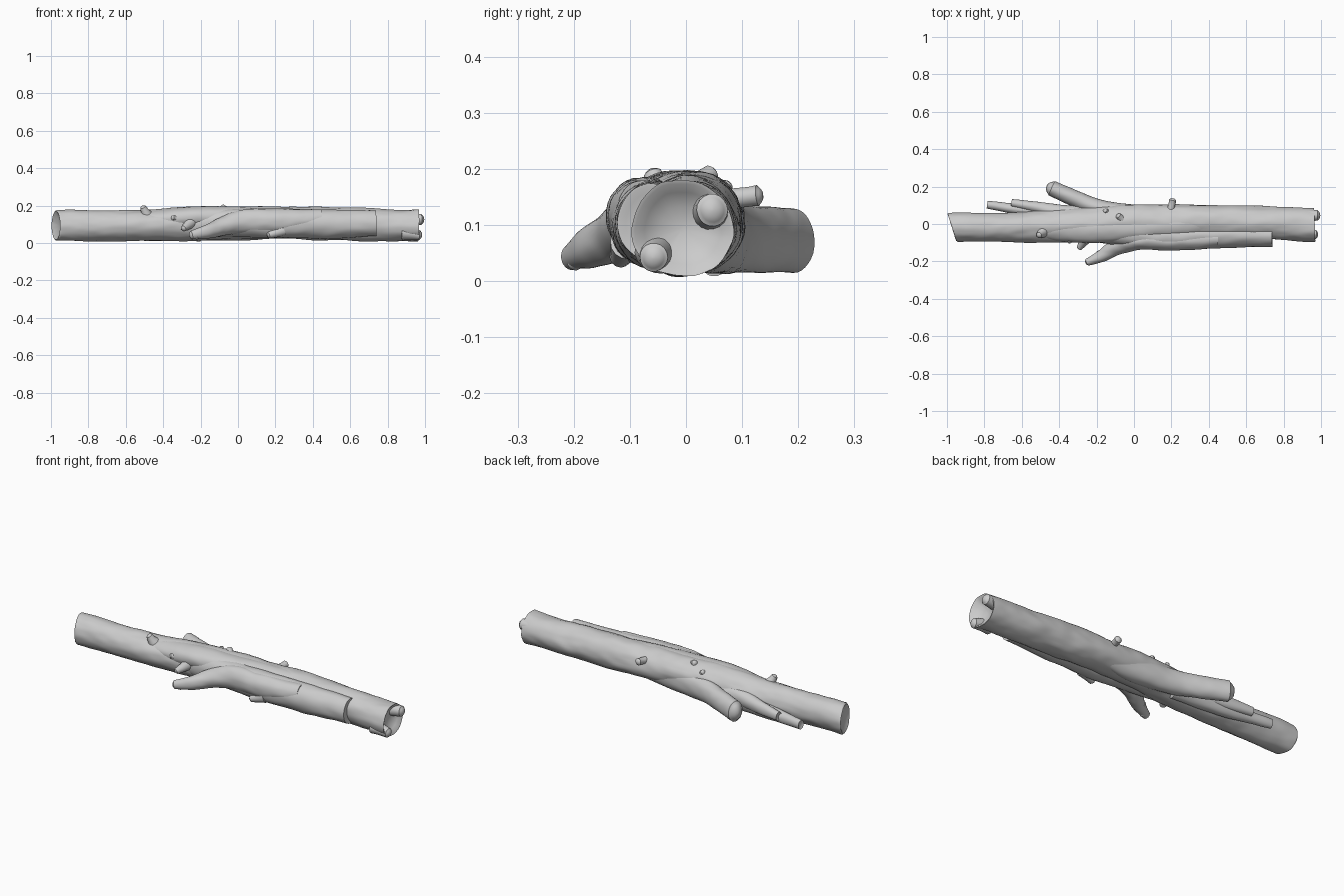
import bpy, bmesh, math
from mathutils import Vector, noise


def spline(p, u):
    # Catmull-Rom through tuples, u in 0..1
    n = len(p) - 1
    i = min(int(u * n), n - 1)
    t = u * n - i
    a, b, c, d = p[max(i - 1, 0)], p[i], p[i + 1], p[min(i + 2, n)]
    return [0.5 * (2 * b[k] + (c[k] - a[k]) * t + (2 * a[k] - 5 * b[k] + 4 * c[k] - d[k]) * t * t
                   + (3 * b[k] - a[k] - 3 * c[k] + d[k]) * t ** 3) for k in range(5)]


def limb(name, stations, rings=40, sides=28, rough=0.07, dish=(-0.015, -0.015), slant=(0, 0)):
    """Bumpy tube. Stations are x, y, z, side radius, upright radius.
    dish > 0 hollows an end, dish < 0 rounds it; slant skews the end cuts sideways."""
    bm = bmesh.new()
    pts = [spline(stations, i / (rings - 1)) for i in range(rings)]
    loops = []

    def add_ring(s, scale, shift, u):
        c, t, side, up = s
        ring = []
        for j in range(sides):
            a = 2 * math.pi * j / sides
            r = side * math.cos(a) + up * math.sin(a)
            q = c + r
            k = 1 + rough * noise.noise(Vector((q.x * 5, q.y * 14, q.z * 14)))
            k += rough * 0.45 * noise.noise(Vector((q.x * 14, q.y * 35, q.z * 35)))
            v = c + r * k * scale + t * shift
            e = slant[0] * max(0, 1 - u * 8) + slant[1] * max(0, u * 8 - 7)
            v += t * (r.y * scale * e)
            ring.append(bm.verts.new(v))
        loops.append(ring)

    frames = []
    for i, p in enumerate(pts):
        t = (Vector(pts[min(i + 1, rings - 1)][:3]) - Vector(pts[max(i - 1, 0)][:3])).normalized()
        ref = Vector((0, 0, 1)) if abs(t.z) < 0.8 else Vector((1, 0, 0))
        side = t.cross(ref).normalized()
        up = side.cross(t)
        frames.append((Vector(p[:3]), t, side * p[3], up * p[4]))
    for sc, f in ((0.08, 1), (0.45, 0.85), (0.75, 0.45), (0.93, 0.05)):
        add_ring(frames[0], sc, dish[0] * f, 0)
    for i, f in enumerate(frames):
        add_ring(f, 1, 0.008 if i == 0 and dish[0] > 0 else 0, i / (rings - 1))
    for sc, f in ((0.93, 0.05), (0.75, 0.45), (0.45, 0.85), (0.08, 1)):
        add_ring(frames[-1], sc, -dish[1] * f, 1)
    for a, b in zip(loops, loops[1:]):
        for j in range(sides):
            k = (j + 1) % sides
            bm.faces.new((a[j], a[k], b[k], b[j]))
    bm.faces.new(loops[0])
    bm.faces.new(loops[-1])
    bmesh.ops.recalc_face_normals(bm, faces=bm.faces)
    me = bpy.data.meshes.new(name)
    bm.to_mesh(me)
    bm.free()
    ob = bpy.data.objects.new(name, me)
    bpy.context.collection.objects.link(ob)
    bpy.ops.object.select_all(action='DESELECT')
    ob.select_set(True)
    bpy.context.view_layer.objects.active = ob
    bpy.ops.object.shade_smooth_by_angle(angle=math.radians(50))
    return ob


# Main log with cut left end and hollowed right end
limb("main_log", [
    (-0.975, -0.017, .093, .077, .082), (-.72, -.018, .092, .077, .082),
    (-.48, -.012, .092, .085, .083), (-.24, 0, .103, .09, .09),
    (0, .01, .107, .093, .087), (.24, .012, .107, .092, .086),
    (.48, .01, .102, .09, .087), (.72, .006, .097, .087, .087),
    (.965, -.008, .092, .09, .085)],
    rings=110, sides=48, dish=(0.02, 0.04), slant=(-0.32, -0.1))

# Bark layer along the front, broken off near the right end
limb("front_bark_layer", [
    (-.3, -.03, .1, .05, .06), (-.05, -.055, .105, .065, .075), (.2, -.065, .105, .07, .08),
    (.45, -.06, .1, .068, .078), (.74, -.06, .105, .062, .068)],
    rings=70, sides=36, dish=(-.02, .01))

# Front branch that lies on the log and forks outward
limb("front_branch", [
    (-.25, -.205, .042, .02, .024), (-.17, -.17, .06, .033, .036), (-.08, -.115, .09, .047, .05),
    (.04, -.085, .112, .05, .066), (.18, -.087, .115, .058, .063), (.32, -.083, .122, .054, .058),
    (.45, -.08, .127, .04, .052)],
    rings=70, sides=32, rough=.1, dish=(-.01, .01))

# Back branch running out of the log
limb("back_branch", [
    (.3, .04, .09, .04, .05), (.05, .045, .085, .055, .07), (-.16, .075, .078, .05, .064),
    (-.3, .128, .073, .044, .058), (-.44, .192, .071, .042, .057)],
    rings=60, sides=32, dish=(-.02, -.03))

# Upper ridge bulging over the middle
limb("top_bark_layer", [
    (-.5, -.03, .12, .05, .045), (-.25, -.025, .133, .075, .06), (0, -.02, .135, .07, .06),
    (.3, 0, .134, .07, .058), (.55, .02, .125, .05, .05)],
    rings=60, sides=32, dish=(-.03, -.03))

# Two bark strips at the back left
limb("back_strip_long", [
    (-.2, .05, .06, .03, .05), (-.45, .06, .06, .038, .045), (-.62, .08, .058, .03, .035),
    (-.785, .103, .055, .021, .026)], dish=(-.01, .006), rough=.12)
limb("back_strip_short", [
    (-.2, .06, .09, .03, .04), (-.4, .068, .085, .036, .045), (-.52, .09, .078, .03, .036),
    (-.655, .113, .072, .022, .026)], dish=(-.01, .006), rough=.12)

# Broken twig stubs: name, start, end, start radius, end radius
stubs = [
    ("back_twig", (.195, .07, .145), (.207, .128, .152), .02, .019),
    ("front_twig", (-.25, -.07, .11), (-.292, -.128, .077), .034, .016),
    ("front_knot", (-.31, -.06, .13), (-.35, -.095, .135), .026, .012),
    ("top_knob", (-.49, -.045, .155), (-.508, -.06, .192), .03, .016),
    ("upper_knot", (-.06, .02, .17), (-.085, .045, .193), .024, .015),
    ("small_knot", (-.14, .06, .15), (-.155, .072, .172), .018, .012),
    ("end_knob", (.88, .04, .122), (.982, .046, .126), .035, .028),
    ("end_lip", (.88, -.05, .05), (.972, -.058, .042), .04, .025),
    ("under_bump", (.24, -.1, .07), (.165, -.118, .042), .034, .018),
    ("fork_stub", (-.18, -.165, .06), (-.225, -.2, .032), .026, .016),
]
for name, a, b, r0, r1 in stubs:
    mid = [(p + q) / 2 for p, q in zip(a, b)]
    rm = r0 * .4 + r1 * .6
    limb(name, [(*a, r0, r0), (*mid, rm, rm), (*b, r1, r1)],
         rings=12, sides=18, rough=.15, dish=(-.005, -r1 * .5))
